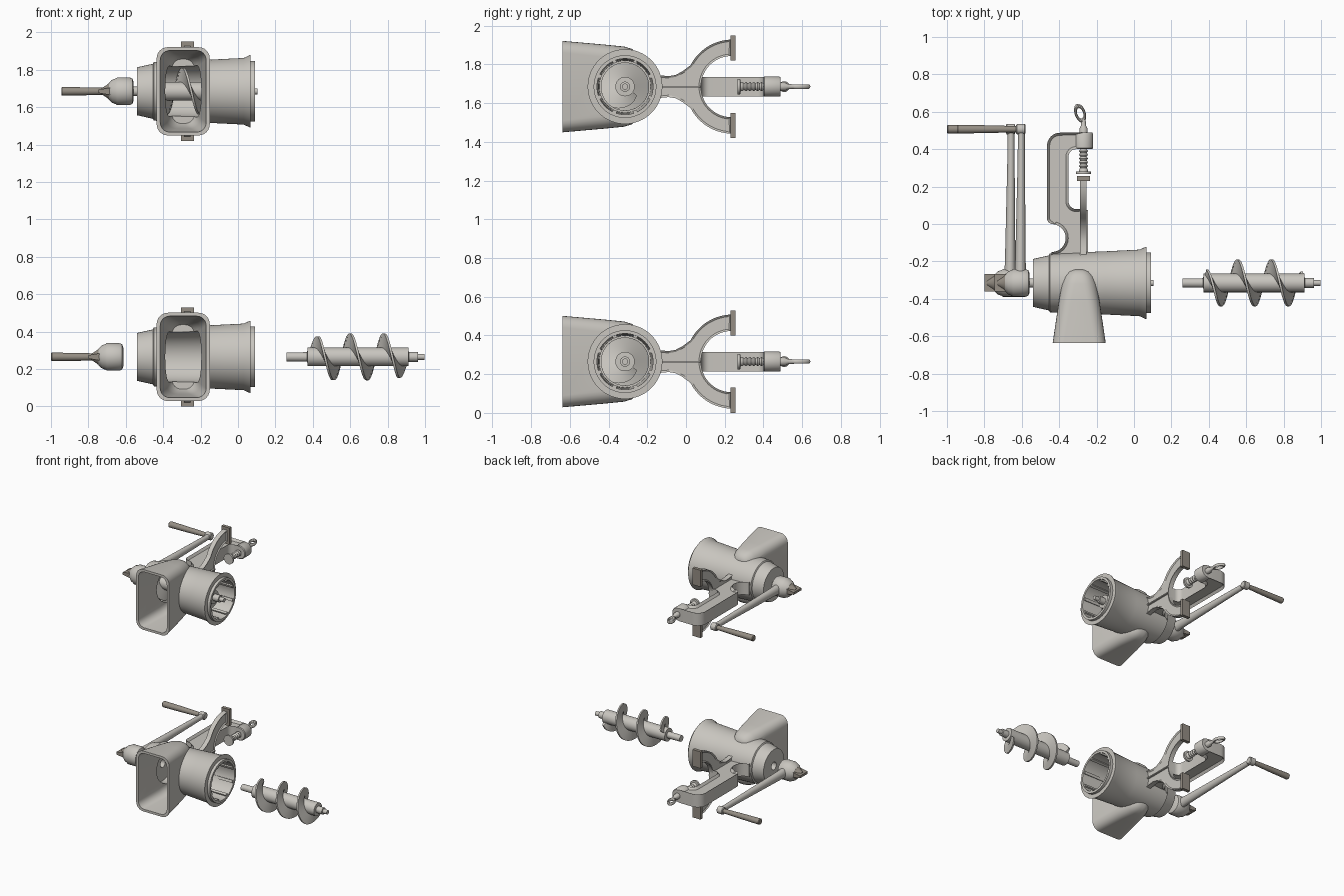
import bpy, bmesh
from math import sin, cos, pi, radians
from mathutils import Vector, Matrix

if "Cube" in bpy.data.objects:
    bpy.data.objects.remove(bpy.data.objects["Cube"])

AY = -0.315                      # y of the grinder axis; parts are built with the axis at z = 0


def mat(name, col):
    m = bpy.data.materials.new(name)
    m.diffuse_color = (*col, 1)
    m.use_nodes = True
    m.node_tree.nodes["Principled BSDF"].inputs["Base Color"].default_value = m.diffuse_color
    return m


METAL = mat("cast_metal", (0.58, 0.56, 0.52))
DARK = mat("dark_wood", (0.30, 0.27, 0.23))


def finish(name, bm, material=METAL):
    bmesh.ops.recalc_face_normals(bm, faces=bm.faces)
    me = bpy.data.meshes.new(name)
    bm.to_mesh(me)
    bm.free()
    o = bpy.data.objects.new(name, me)
    bpy.context.collection.objects.link(o)
    me.materials.append(material)
    return o


def smooth(o):
    bpy.ops.object.select_all(action='DESELECT')
    bpy.context.view_layer.objects.active = o
    o.select_set(True)
    bpy.ops.object.shade_smooth_by_angle(angle=radians(35))


def loft(name, rings, material=METAL):
    bm = bmesh.new()
    vs = [[bm.verts.new(p) for p in r] for r in rings]
    n = len(vs[0])
    for a, b in zip(vs, vs[1:]):
        for i in range(n):
            bm.faces.new((a[i], a[(i + 1) % n], b[(i + 1) % n], b[i]))
    bm.faces.new(vs[0])
    bm.faces.new(vs[-1])
    return finish(name, bm, material)


def lathe(name, prof, axis='x', c=(AY, 0), n=48, material=METAL):
    """prof: (position along axis, radius); c: centre in the other two axes"""
    rings = []
    for t, r in prof:
        uv = [(c[0] + r * cos(2 * pi * i / n), c[1] + r * sin(2 * pi * i / n)) for i in range(n)]
        rings.append([(t, u, v) if axis == 'x' else (u, t, v) for u, v in uv])
    return loft(name, rings, material)


def rrect(cx, y, hx, hz, r, k=7):
    pts = []
    for q, (sx, sz) in enumerate([(1, 1), (-1, 1), (-1, -1), (1, -1)]):
        for i in range(k):
            a = (q + i / (k - 1)) * pi / 2
            pts.append((cx + sx * (hx - r) + r * cos(a), y, sz * (hz - r) + r * sin(a)))
    return pts


def box(name, x, y, z, material=METAL):
    return loft(name, [[(i, y[0], z[0]), (i, y[1], z[0]), (i, y[1], z[1]), (i, y[0], z[1])] for i in x], material)


def plate(name, pts, place, t0, t1, rim, depth):
    """extruded outline with a recessed web on both sides"""
    bm = bmesh.new()
    a = [bm.verts.new(place(u, v, t0)) for u, v in pts]
    b = [bm.verts.new(place(u, v, t1)) for u, v in pts]
    n = len(pts)
    for i in range(n):
        bm.faces.new((a[i], a[(i + 1) % n], b[(i + 1) % n], b[i]))
    caps = [bm.faces.new(a), bm.faces.new(b)]
    bmesh.ops.recalc_face_normals(bm, faces=bm.faces)
    for f in caps:
        bmesh.ops.inset_region(bm, faces=[f], thickness=rim, depth=0)
        bmesh.ops.translate(bm, verts=f.verts, vec=-f.normal * depth)
    return finish(name, bm)


def arc(cx, cy, r, a0, a1, n=12):
    return [(cx + r * cos(radians(a0 + (a1 - a0) * i / n)),
             cy + r * sin(radians(a0 + (a1 - a0) * i / n))) for i in range(n + 1)]


def boolean(o, cutter, op):
    m = o.modifiers.new("b", 'BOOLEAN')
    m.operation, m.object, m.solver = op, cutter, 'EXACT'
    bpy.context.view_layer.objects.active = o
    bpy.ops.object.modifier_apply(modifier="b")
    bpy.data.objects.remove(cutter)


# grinder body: barrel joined with hopper, then hollowed
body = lathe("grinder_body", [(-.54, .128), (-.455, .147), (-.45, .157), (-.15, .169), (.03, .178),
                              (.063, .193), (.067, .193), (.068, .162), (.09, .162)], n=64)
HX = -.293
boolean(body, loft("hopper", [rrect(HX, y, hx, hz, r) for y, hx, hz, r in [
    (-.637, .142, .236, .06), (-.42, .11, .217, .065), (-.32, .093, .207, .07), (-.28, .078, .195, .065),
    (-.255, .058, .175, .05), (-.243, .035, .15, .03)]]), 'UNION')
boolean(body, lathe("bore", [(-.43, .133), (.2, .147)], n=64), 'DIFFERENCE')
boolean(body, lathe("shaft_hole", [(-.6, .03), (-.4, .03)], n=32), 'DIFFERENCE')
boolean(body, loft("cavity", [rrect(HX, y, hx, hz, r) for y, hx, hz, r in [
    (-.66, .126, .22, .05), (-.42, .092, .199, .055), (-.32, .075, .187, .055), (-.29, .06, .172, .05)]]), 'DIFFERENCE')
fixed = [body]

# ribs along the bore
for i in range(8):
    rib = box("bore_rib", (-.15, .085), (-.01, .01), (.132, .15))
    rib.data.transform(Matrix.Translation((0, AY, 0)) @ Matrix.Rotation(2 * pi * (i + .5) / 8, 4, 'X'))
    fixed.append(rib)

# clamp: C-shaped arm
c_pts = ([(-.262, -.17), (-.262, .08)] + arc(-.31, .12, .04, 270, 180, 6) + arc(-.31, .36, .04, 180, 90, 6)
         + [(-.275, .40), (-.275, .488)] + arc(-.395, .418, .07, 90, 180, 8) + arc(-.435, .03, .03, 180, 270, 5)
         + arc(-.44, -.075, .075, 90, -90, 12) + [(-.44, -.18)])
fixed.append(plate("clamp_arm", c_pts, lambda u, v, t: (u, v, t), -.05, .05, .014, .018))

# clamp: fork with two rubbing pads
half = ([(-.17, .065), (-.13, .058), (-.09, .054), (-.055, .06), (-.02, .078)]
        + arc(.24, 0, .243, 153, 92, 14) + arc(.235, 0, .158, 92, 180, 14))
f_pts = half + [(u, -v) for u, v in reversed(half[:-1])]
fixed.append(plate("clamp_fork", f_pts, lambda u, v, t: (t, u, v), -.29, -.253, .01, .007))
fixed.append(box("fork_rib", (-.26, -.247), (-.17, .074), (-.004, .004)))
for s in (-1, 1):
    fixed.append(box("clamp_pad", (-.305, -.235), (.23, .256), sorted((s * .135, s * .265)), DARK))

# clamp: boss, threaded screw, pressure disc and finger loop
SC = (-.27, 0)
fixed.append(lathe("screw_boss", [(.40, .047), (.405, .052), (.48, .052), (.488, .047)], 'y', SC))
thread = [(.28 + .01 * i, .024 if i % 2 else .017) for i in range(14)]
fixed.append(lathe("clamp_screw", thread, 'y', SC, 24))
fixed.append(lathe("pressure_disc", [(.266, .04), (.28, .04), (.281, .025), (.292, .022)], 'y', SC, 32))
fixed.append(lathe("screw_neck", [(.48, .022), (.51, .022), (.525, .014), (.56, .011)], 'y', SC, 24))
bpy.ops.mesh.primitive_torus_add(major_segments=32, minor_segments=10, major_radius=.03, minor_radius=.009)
loop = bpy.context.object
loop.name = "screw_loop"
loop.data.transform(Matrix.Translation((-.288, .592, 0)) @ Matrix.Rotation(.33, 4, 'Z')
                    @ Matrix.Diagonal((.75, 1.35, 1.3, 1)))
loop.data.materials.append(METAL)
fixed.append(loop)

# crank: hub, tapered arm, eye, grip and wing screw
crank = [lathe("crank_hub", [(-.69, .045), (-.672, .062), (-.655, .068), (-.645, .074), (-.58, .074), (-.565, .068), (-.558, .05)]),
         loft("crank_arm", [[(x + hx * cos(a), y, hz * sin(a)) for a in [2 * pi * i / 20 for i in range(20)]]
                            for y, x, hx, hz in [(-.3, -.608, .032, .042), (-.2, -.607, .028, .034),
                                                 (.3, -.603, .02, .024), (.5, -.602, .018, .02)]]),
         lathe("crank_eye", [(-.63, .022), (-.625, .028), (-.585, .028), (-.58, .022)], c=(.507, 0), n=32),
         lathe("crank_grip", [(-.945, .019), (-.94, .023), (-.80, .021), (-.64, .017), (-.625, .017)],
               c=(.507, 0), n=24, material=DARK),
         lathe("wing_screw_base", [(-.73, .016), (-.70, .035), (-.685, .048)], n=32, material=DARK),
         loft("wing_screw", [[(x, AY + sy * .047, sz * h) for sy, sz in ((-1, -1), (1, -1), (1, 1), (-1, 1))]
                             for x, h in ((-.745, .009), (-.68, .02))], DARK)]

# auger: stepped shaft and helical flight
auger = [lathe("auger_shaft", [(.26, .024), (.37, .025), (.371, .05), (.912, .05), (.913, .026), (.962, .026),
                               (.963, .016), (.998, .016)], n=40)]
rings = []
for i in range(145):
    x = .392 + .505 * i / 144
    t = 2 * pi * (x - .42) / .18
    R = .125 - .04 * max(0, 1 - i / 14) - .05 * max(0, (i - 132) / 12)
    d = Vector((0, -sin(t), cos(t)))
    c = Vector((x, AY, 0))
    rings.append([c + d * r + Vector((s, 0, 0)) for r, s in ((.04, -.014), (R, -.006), (R, .006), (.04, .014))])
auger.append(loft("auger_flight", rings))

# assembled set on top, pulled-apart set below
for group, dx_top, dx_low in ((fixed, 0, 0), (crank, 0, -.055), (auger, -.895, 0)):
    for o in group:
        smooth(o)
        low = o.copy()
        low.name = o.name + "_apart"
        bpy.context.collection.objects.link(low)
        low.location = (dx_low, 0, .265)
        o.location = (dx_top, 0, 1.685)
